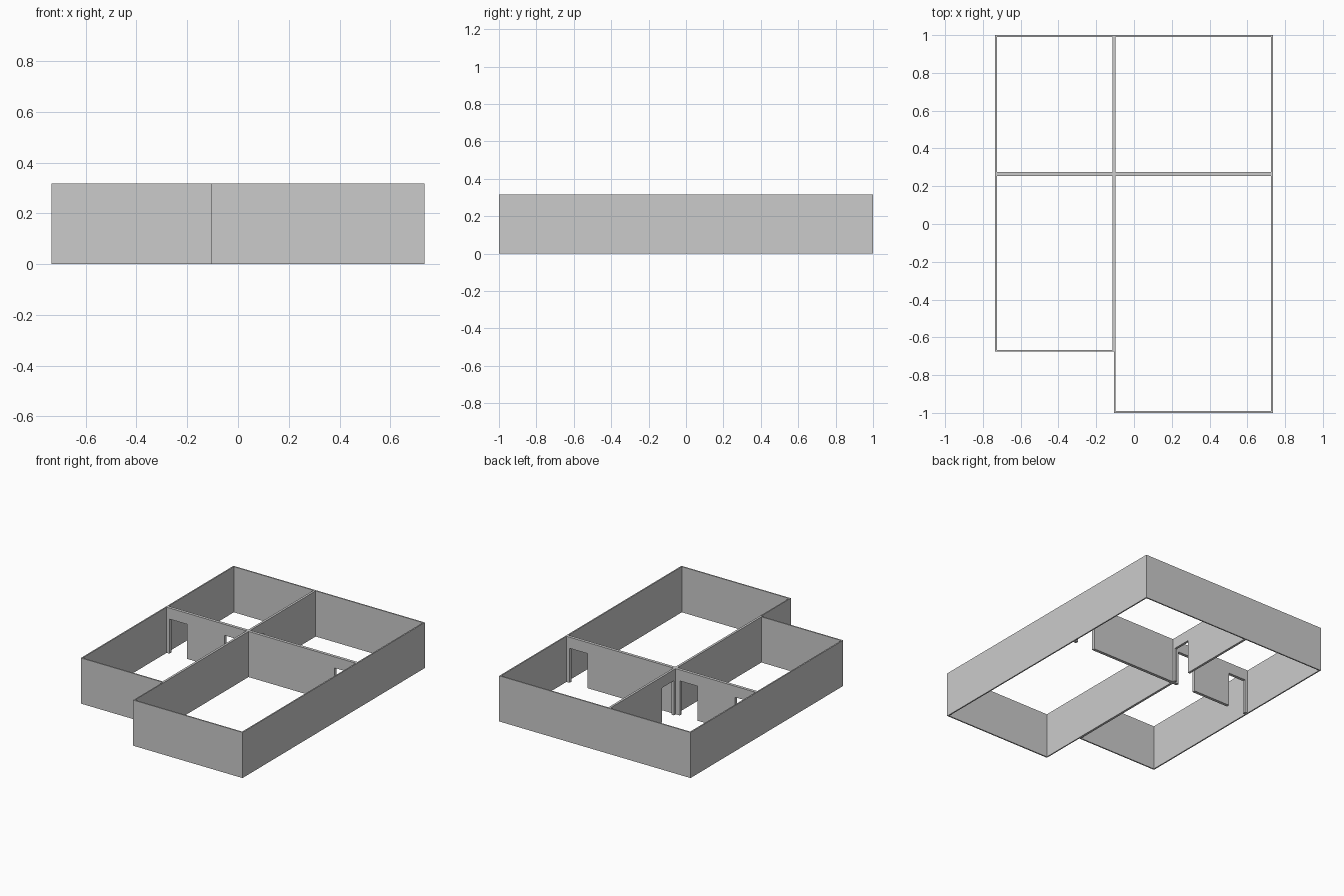
import bpy, bmesh
from mathutils import Vector

if "Cube" in bpy.data.objects:
    bpy.data.objects.remove(bpy.data.objects["Cube"])

H, DOOR, T = 0.317, 0.24, 0.009      # wall height, door height, outer wall thickness
X0, X1 = -0.735, 0.735               # outer sides
Y0, Y1, YS = -1.0, 1.0, -0.675       # front, back, stepped-back front
XL, XC, XR = -0.113, -0.105, -0.097  # double spine wall
CL, CH = 0.254, 0.275                # cross wall


def wall(name, axis, a, b, lo, hi, doors=()):
    """Wall from a to b along axis, lo to hi across it, with doorways cut from the floor."""
    prof = [(a, 0)]
    for d0, d1 in doors:
        prof += [(d0, 0), (d0, DOOR), (d1, DOOR), (d1, 0)]
    prof += [(b, 0), (b, H), (a, H)]
    bm = bmesh.new()
    face = bm.faces.new([bm.verts.new((u, lo, z) if axis == 'x' else (lo, u, z)) for u, z in prof])
    ext = bmesh.ops.extrude_face_region(bm, geom=[face])
    shift = Vector((0, hi - lo, 0) if axis == 'x' else (hi - lo, 0, 0))
    bmesh.ops.translate(bm, vec=shift, verts=[v for v in ext['geom'] if isinstance(v, bmesh.types.BMVert)])
    bmesh.ops.recalc_face_normals(bm, faces=bm.faces)
    me = bpy.data.meshes.new(name)
    bm.to_mesh(me)
    bm.free()
    bpy.context.collection.objects.link(bpy.data.objects.new(name, me))


# Outer shell
wall("left_wall", 'y', YS, Y1, X0, X0 + T)
wall("right_wall", 'y', Y0, Y1, X1 - T, X1)
wall("back_wall", 'x', X0 + T, X1 - T, Y1 - T, Y1)
wall("front_wall_right", 'x', XC, X1 - T, Y0, Y0 + T)
wall("front_wall_left", 'x', X0 + T, XL, YS, YS + T)

# Spine between left and right rooms
wall("spine_wall_return", 'y', Y0 + T, YS, XC, XR)
wall("spine_wall_front", 'y', YS, CL, XL, XR)
wall("spine_wall_back", 'y', CH, Y1 - T, XL, XR, [(0.295, 0.425)])

# Cross wall with three doorways
wall("cross_wall", 'x', X0 + T, X1 - T, CL, CH,
     [(-0.705, -0.57), (-0.28, -0.145), (0.565, 0.702)])
